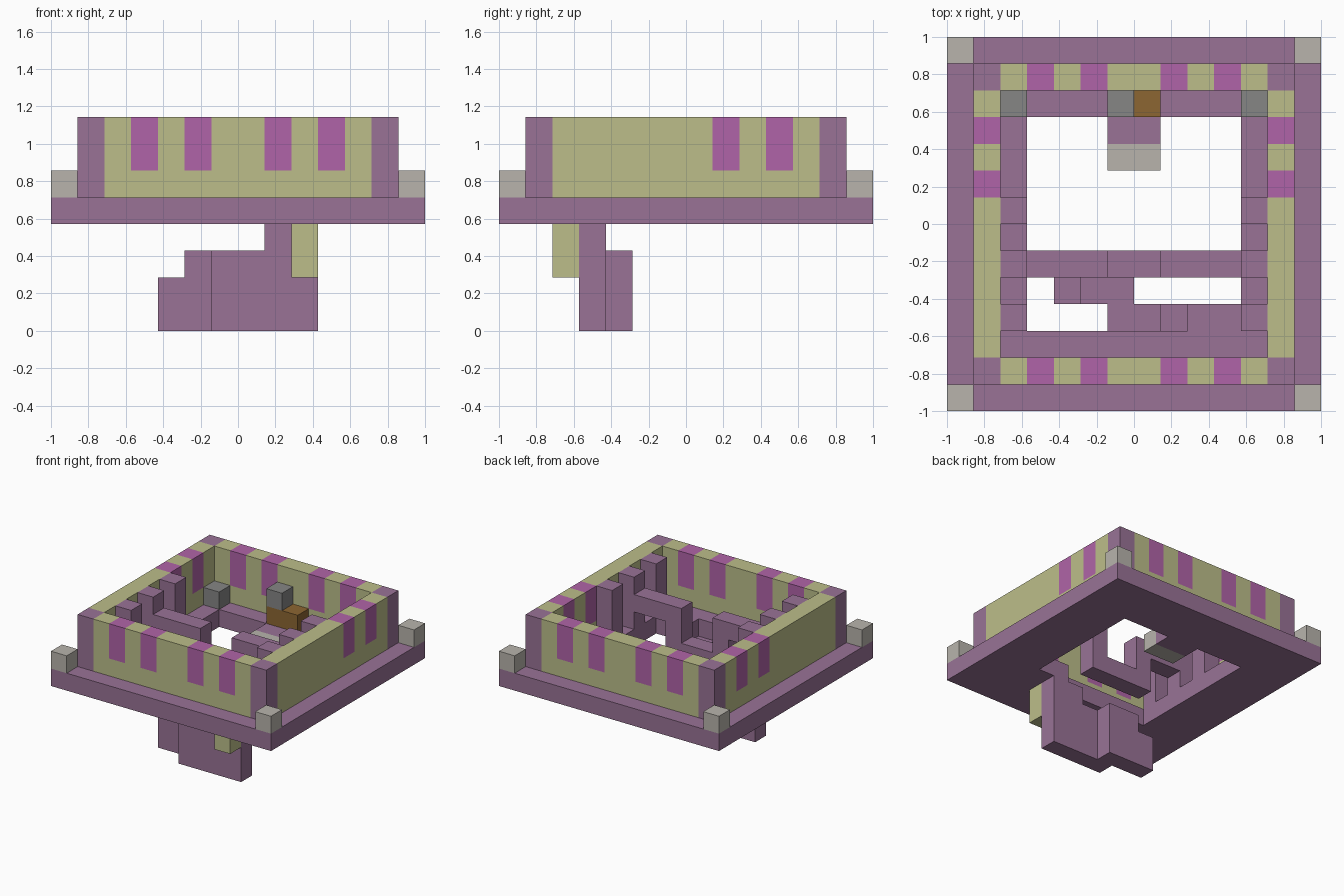
import bpy
import bmesh

U = 1 / 7  # one block

if "Cube" in bpy.data.objects:
    bpy.data.objects.remove(bpy.data.objects["Cube"], do_unlink=True)


def material(name, rgb):
    m = bpy.data.materials.new(name)
    m.use_nodes = True
    m.diffuse_color = (*rgb, 1)
    m.node_tree.nodes["Principled BSDF"].inputs["Base Color"].default_value = (*rgb, 1)
    return m


purple = material("dusty purple", (0.319, 0.171, 0.305))
khaki = material("khaki", (0.503, 0.515, 0.254))
magenta = material("magenta", (0.434, 0.127, 0.392))
gray = material("gray", (0.238, 0.238, 0.235))
beige = material("stone beige", (0.479, 0.456, 0.413))
brown = material("brown", (0.262, 0.133, 0.032))


def finish(bm, name, *mats):
    bmesh.ops.recalc_face_normals(bm, faces=bm.faces[:])
    bmesh.ops.scale(bm, vec=(U, U, U), verts=bm.verts[:])
    mesh = bpy.data.meshes.new(name)
    bm.to_mesh(mesh)
    bm.free()
    for m in mats:
        mesh.materials.append(m)
    obj = bpy.data.objects.new(name, mesh)
    bpy.context.collection.objects.link(obj)
    return obj


def cuboid(xs, ys, zs):
    bm = bmesh.new()
    bmesh.ops.create_cube(bm, size=1)
    for v in bm.verts:
        v.co = [r[0] if c < 0 else r[1] for c, r in zip(v.co, (xs, ys, zs))]
    return bm


def box(name, xs, ys, zs, mat):
    return finish(cuboid(xs, ys, zs), name, mat)


def striped_wall(name, xs, ys, axis, starts):
    """Wall cut at every stripe edge, with the stripes coloured through."""
    bm = cuboid(xs, ys, (5, 8))
    cuts = [(axis, s + d) for s in starts for d in (0, 1)] + [(2, 6)]
    for a, pos in cuts:
        co, no = [0, 0, 0], [0, 0, 0]
        co[a], no[a] = pos, 1
        bmesh.ops.bisect_plane(bm, geom=bm.verts[:] + bm.edges[:] + bm.faces[:],
                               plane_co=co, plane_no=no)
    for f in bm.faces:
        c = f.calc_center_median()
        if c.z > 6 and any(s < c[axis] < s + 1 for s in starts):
            f.material_index = 1
    return finish(bm, name, khaki, magenta)


# Base slab with a square opening
bm = bmesh.new()
corners = ((-1, -1), (1, -1), (1, 1), (-1, 1))
outer, inner = [[bm.verts.new((x * r, y * r, 4)) for x, y in corners] for r in (7, 4)]
for i in range(4):
    j = (i + 1) % 4
    bm.faces.new((outer[i], outer[j], inner[j], inner[i]))
top = bmesh.ops.extrude_face_region(bm, geom=bm.faces[:])["geom"]
bmesh.ops.translate(bm, vec=(0, 0, 1),
                    verts=[v for v in top if isinstance(v, bmesh.types.BMVert)])
finish(bm, "base_slab", purple)

# Striped walls
for name, ys in (("front_wall", (-6, -5)), ("back_wall", (5, 6))):
    striped_wall(name, (-5, 5), ys, 0, (-4, -2, 1, 3))
for name, xs in (("left_wall", (5, 6)), ("right_wall", (-6, -5))):
    striped_wall(name, xs, (-5, 5), 1, (1, 3))

# Corner posts and outer corner stones
for sx, sy in corners:
    side = ("front" if sy < 0 else "back") + ("_left" if sx > 0 else "_right")
    span = lambda s, a, b: tuple(sorted((s * a, s * b)))
    box(side + "_post", span(sx, 5, 6), span(sy, 5, 6), (5, 8), purple)
    box(side + "_stone", span(sx, 6, 7), span(sy, 6, 7), (5, 6), beige)

# Side pillars, beams, hanging legs and rear stones, mirrored
for s, side in ((1, "left"), (-1, "right")):
    span = lambda a, b: tuple(sorted((s * a, s * b)))
    for n, y in enumerate((-4, -2, 0)):
        box(f"{side}_pillar_{n + 1}", span(4, 5), (y, y + 1), (5, 8), purple)
    box(side + "_beam", span(2, 4), (-2, -1), (6, 7), purple)
    box(side + "_beam_leg", span(1, 2), (-2, -1), (4, 7), purple)
    box(side + "_rear_block", span(4, 5), (4, 5), (5, 6), gray)
box("beam_bridge", (-1, 1), (-2, -1), (4, 5), purple)

# Rear entrance step, chest and block on top
box("rear_platform", (-1, 1), (3, 4), (4, 5), purple)
box("rear_step", (-1, 1), (2, 3), (4, 5), beige)
box("chest", (-1, 1), (4, 5), (5, 6), brown)
box("chest_block", (-1, 0), (4, 5), (6, 7), gray)

# Staircase descending through the opening
box("stair_landing", (3, 4), (-4, -3), (4, 5), purple)
for n, (x0, x1, y, h) in enumerate(((2, 3, -4, 5), (1, 2, -4, 4), (-1, 1, -4, 3),
                                    (-2, 0, -3, 3), (-3, -2, -3, 2))):
    box(f"stair_step_{n + 1}", (x0, x1), (y, y + 1), (0, h), purple)
box("stair_bracket", (2, 3), (-5, -4), (2, 4), khaki)
